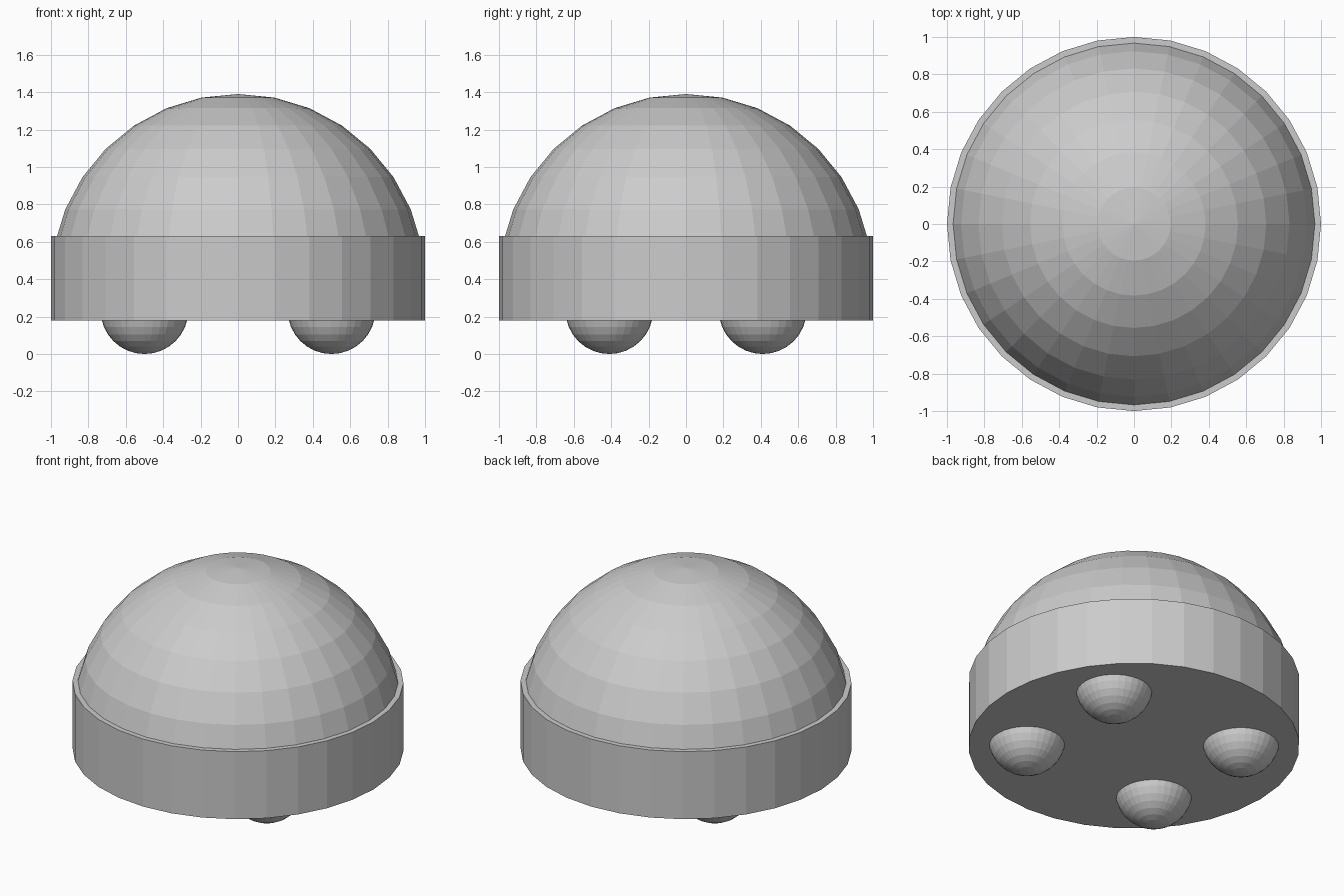
import bpy
import bmesh

if "Cube" in bpy.data.objects:
    bpy.data.objects.remove(bpy.data.objects["Cube"], do_unlink=True)

SEGMENTS, RINGS = 32, 16
BASE_BOTTOM, BASE_TOP = 0.18, 0.63
DOME_CENTRE = 0.39
FOOT_RADIUS = 0.235

grey = bpy.data.materials.new("plain grey")
grey.use_nodes = True
colour = (0.6, 0.6, 0.6, 1)
grey.diffuse_color = colour
grey.node_tree.nodes["Principled BSDF"].inputs["Base Color"].default_value = colour


def finish(obj, name):
    obj.name = name
    obj.data.name = name
    obj.data.materials.append(grey)
    return obj


def ball(name, radius, location):
    bpy.ops.mesh.primitive_uv_sphere_add(
        segments=SEGMENTS, ring_count=RINGS, radius=radius, location=location)
    return finish(bpy.context.object, name)


# Drum-shaped base
bpy.ops.mesh.primitive_cylinder_add(
    vertices=SEGMENTS, radius=1, depth=BASE_TOP - BASE_BOTTOM,
    location=(0, 0, (BASE_TOP + BASE_BOTTOM) / 2))
finish(bpy.context.object, "base")

# Dome: upper part of a sphere, sunk slightly into the base
dome = ball("dome", 1, (0, 0, DOME_CENTRE))
bm = bmesh.new()
bm.from_mesh(dome.data)
hidden = [v for v in bm.verts if v.co.z < 0.1]
bmesh.ops.delete(bm, geom=hidden, context='VERTS')
bm.to_mesh(dome.data)
bm.free()

# Four round feet
for side, x in (("right", -0.5), ("left", 0.5)):
    for end, y in (("front", -0.41), ("back", 0.41)):
        ball(f"{end}_{side}_foot", FOOT_RADIUS, (x, y, FOOT_RADIUS))
